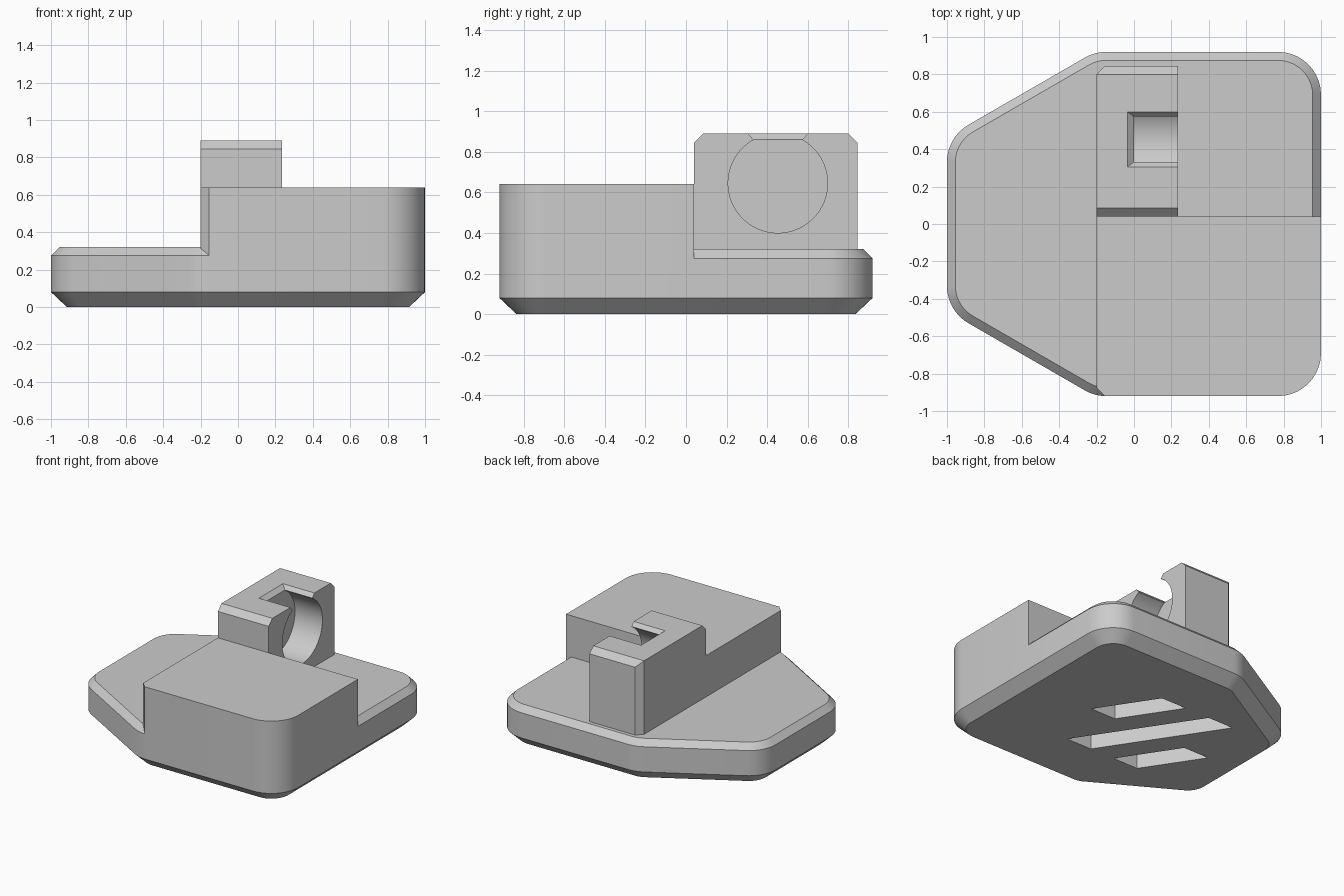
import bpy, bmesh, math
from mathutils import Vector

cube = bpy.data.objects.get("Cube")
if cube:
    bpy.data.objects.remove(cube, do_unlink=True)

grey = bpy.data.materials.new("plain grey")
grey.use_nodes = True
grey.diffuse_color = (0.6, 0.6, 0.6, 1)
grey.node_tree.nodes["Principled BSDF"].inputs["Base Color"].default_value = (0.6, 0.6, 0.6, 1)

RADIUS = 0.23
CORNERS = [Vector(p) for p in ((-0.21, -0.92), (1, -0.92), (1, 0.92),
                               (-0.21, 0.92), (-1, 0.464), (-1, -0.464))]


def outline(inset, z, steps=10):
    """Rounded plan outline, moved inwards by inset."""
    pts = []
    for i, p in enumerate(CORNERS):
        d1 = (p - CORNERS[i - 1]).normalized()
        d2 = (CORNERS[(i + 1) % len(CORNERS)] - p).normalized()
        n1, n2 = Vector((-d1.y, d1.x)), Vector((-d2.y, d2.x))
        centre = p + RADIUS * (n1 + n2) / (1 + n1.dot(n2))
        start, turn = math.atan2(-n1.y, -n1.x), math.acos(n1.dot(n2))
        for k in range(steps + 1):
            a = start + turn * k / steps
            r = RADIUS - inset
            pts.append((centre.x + r * math.cos(a), centre.y + r * math.sin(a), z))
    return pts


def loft(name, sections, cuts=()):
    """Closed solid through equal sections, trimmed by (point, outward normal) planes."""
    bm = bmesh.new()
    rings = [[bm.verts.new(p) for p in s] for s in sections]
    for a, b in zip(rings, rings[1:]):
        for i in range(len(a)):
            bm.faces.new((a[i - 1], a[i], b[i], b[i - 1]))
    bm.faces.new(rings[0])
    bm.faces.new(rings[-1])
    bmesh.ops.recalc_face_normals(bm, faces=bm.faces)
    for point, normal in cuts:
        bmesh.ops.bisect_plane(bm, geom=bm.verts[:] + bm.edges[:] + bm.faces[:],
                               plane_co=point, plane_no=normal, clear_outer=True)
        bmesh.ops.holes_fill(bm, edges=[e for e in bm.edges if e.is_boundary])
    bmesh.ops.recalc_face_normals(bm, faces=bm.faces)
    mesh = bpy.data.meshes.new(name)
    bm.to_mesh(mesh)
    bm.free()
    mesh.materials.append(grey)
    obj = bpy.data.objects.new(name, mesh)
    bpy.context.collection.objects.link(obj)
    return obj


def combine(target, tool, operation):
    """Apply a boolean and drop the tool object."""
    mod = target.modifiers.new(operation, 'BOOLEAN')
    mod.operation, mod.object, mod.solver = operation, tool, 'EXACT'
    tool.hide_render = True
    bpy.context.view_layer.objects.active = target
    bpy.ops.object.modifier_apply(modifier=mod.name)
    bpy.data.objects.remove(tool, do_unlink=True)


def along_x(profile, x0, x1):
    return [[(x, y, z) for y, z in profile] for x in (x0, x1)]


# Base plate with chamfered bottom and top rims
body = loft("clip_mount_body", [outline(0.085, 0), outline(0, 0.08),
                                outline(0, 0.275), outline(0.045, 0.32)])

# Raised front block
block = loft("front_block", [outline(0, 0.275), outline(0, 0.64)],
             [((-0.2, 0, 0), (-1, 0, 0)), ((0, 0.04, 0), (0, 1, 0)),
              ((-0.2, -0.875, 0), (-1, -1, 0))])

# Upright holder with chamfered top edges and one chamfered back corner
profile = [(0.04, 0.25), (0.845, 0.25), (0.845, 0.845), (0.8, 0.89), (0.085, 0.89), (0.04, 0.845)]
holder = loft("holder", along_x(profile, -0.2, 0.235), [((-0.2, 0.8, 0), (-1, 1, 0))])

# Round socket in the holder, open to the side
MID, HEIGHT, BORE = 0.4525, 0.645, 0.245
circle = [(MID + BORE * math.cos(math.tau * k / 64), HEIGHT + BORE * math.sin(math.tau * k / 64))
          for k in range(64)]
combine(holder, loft("socket_cutter", along_x(circle, 0, 0.4)), 'DIFFERENCE')


# Flared opening above the socket
def slot(x, half, z):
    return [(x, MID - half, z), (0.4, MID - half, z), (0.4, MID + half, z), (x, MID + half, z)]


flare = loft("flare_cutter", [slot(0, 0.121, 0.8), slot(0, 0.121, 0.86), slot(-0.07, 0.173, 0.92)])
combine(holder, flare, 'DIFFERENCE')

combine(body, block, 'UNION')
combine(body, holder, 'UNION')

# Three slanted recesses underneath: (x at low end, y low, y high)
WIDTH, SLANT, DEPTH = 0.217, -0.66, 0.16
for x, y0, y1 in ((0.175, 0, 0.433), (0.033, -0.433, 0.433), (-0.392, -0.433, 0)):
    shift = SLANT * (y1 - y0)
    plan = [(x, y0), (x + WIDTH, y0), (x + WIDTH + shift, y1), (x + shift, y1)]
    cutter = loft("recess_cutter", [[(px, py, z) for px, py in plan] for z in (-0.1, DEPTH)])
    combine(body, cutter, 'DIFFERENCE')

bpy.ops.object.select_all(action='DESELECT')
body.select_set(True)
bpy.context.view_layer.objects.active = body
bpy.ops.object.shade_smooth_by_angle(angle=math.radians(25))
